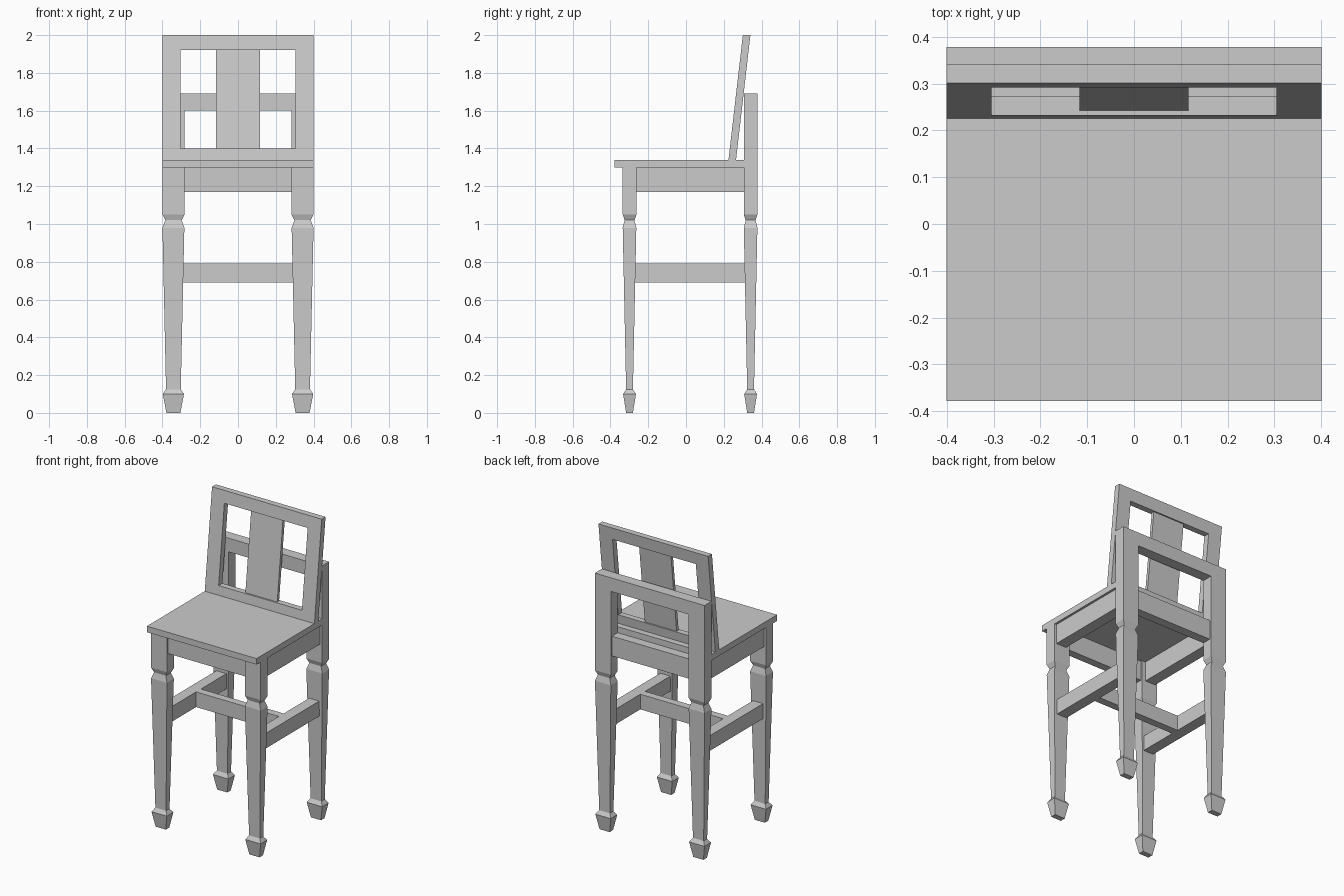
import bpy, bmesh

if "Cube" in bpy.data.objects:
    bpy.data.objects.remove(bpy.data.objects["Cube"])


def make_object(name, bm):
    bmesh.ops.recalc_face_normals(bm, faces=bm.faces)
    mesh = bpy.data.meshes.new(name)
    bm.to_mesh(mesh)
    bm.free()
    obj = bpy.data.objects.new(name, mesh)
    bpy.context.collection.objects.link(obj)
    return obj


def loft(name, cx, cy, sections):
    """Stack of rectangles given as (z, half width, half depth)."""
    bm = bmesh.new()
    rings = [[bm.verts.new((cx + sx * hx, cy + sy * hy, z))
              for sx, sy in ((-1, -1), (1, -1), (1, 1), (-1, 1))]
             for z, hx, hy in sections]
    for a, b in zip(rings, rings[1:]):
        for i in range(4):
            j = (i + 1) % 4
            bm.faces.new((a[i], a[j], b[j], b[i]))
    bm.faces.new(rings[0])
    bm.faces.new(rings[-1])
    return make_object(name, bm)


def box(name, x0, x1, y0, y1, z0, z1):
    hx, hy = (x1 - x0) / 2, (y1 - y0) / 2
    return loft(name, (x0 + x1) / 2, (y0 + y1) / 2, [(z0, hx, hy), (z1, hx, hy)])


def lean(obj):
    """Shear a part backwards from the seat surface."""
    for v in obj.data.vertices:
        v.co.y += (v.co.z - 1.34) * 0.115


# Seat
box("seat", -0.4, 0.4, -0.378, 0.306, 1.30, 1.34)

# Turned-style square legs with flared feet
foot_to_top = [(0, 0.037, 0.018), (0.10, 0.056, 0.034), (0.125, 0.039, 0.018),
               (0.98, 0.058, 0.036), (1.02, 0.043, 0.026), (1.05, 0.058, 0.036)]
for side, s in (("left", -1), ("right", 1)):
    loft("front_leg_" + side, s * 0.342, -0.299, foot_to_top + [(1.30, 0.058, 0.036)])
    loft("back_leg_" + side, s * 0.342, 0.342, foot_to_top + [(1.69, 0.058, 0.036)])
    # Side apron and side stretcher
    xs = sorted((s * 0.31, s * 0.385))
    box("side_apron_" + side, *xs, -0.28, 0.32, 1.17, 1.30)
    xs = sorted((s * 0.302, s * 0.375))
    box("side_stretcher_" + side, *xs, -0.29, 0.335, 0.69, 0.79)

# Front and back aprons, cross stretcher, rail joining the back legs
box("front_apron", -0.30, 0.30, -0.325, -0.273, 1.17, 1.30)
box("back_apron", -0.30, 0.30, 0.306, 0.366, 1.17, 1.30)
box("cross_stretcher", -0.305, 0.305, -0.005, 0.045, 0.69, 0.79)
box("back_rail", -0.29, 0.29, 0.306, 0.378, 1.60, 1.69)

# Leaning backrest frame with a slightly recessed centre splat
bm = bmesh.new()
outer = [(-0.4, 1.34), (0.4, 1.34), (0.4, 2.0), (-0.4, 2.0)]
inner = [(-0.304, 1.40), (0.304, 1.40), (0.304, 1.92), (-0.304, 1.92)]
loops = [[bm.verts.new((x, y, z)) for x, z in pts]
         for pts, y in ((outer, 0.225), (inner, 0.225), (inner, 0.265), (outer, 0.265))]
for k in range(4):
    a, b = loops[k], loops[(k + 1) % 4]
    for i in range(4):
        j = (i + 1) % 4
        bm.faces.new((a[i], a[j], b[j], b[i]))
lean(make_object("backrest_frame", bm))
lean(box("backrest_splat", -0.116, 0.116, 0.236, 0.256, 1.40, 1.92))
